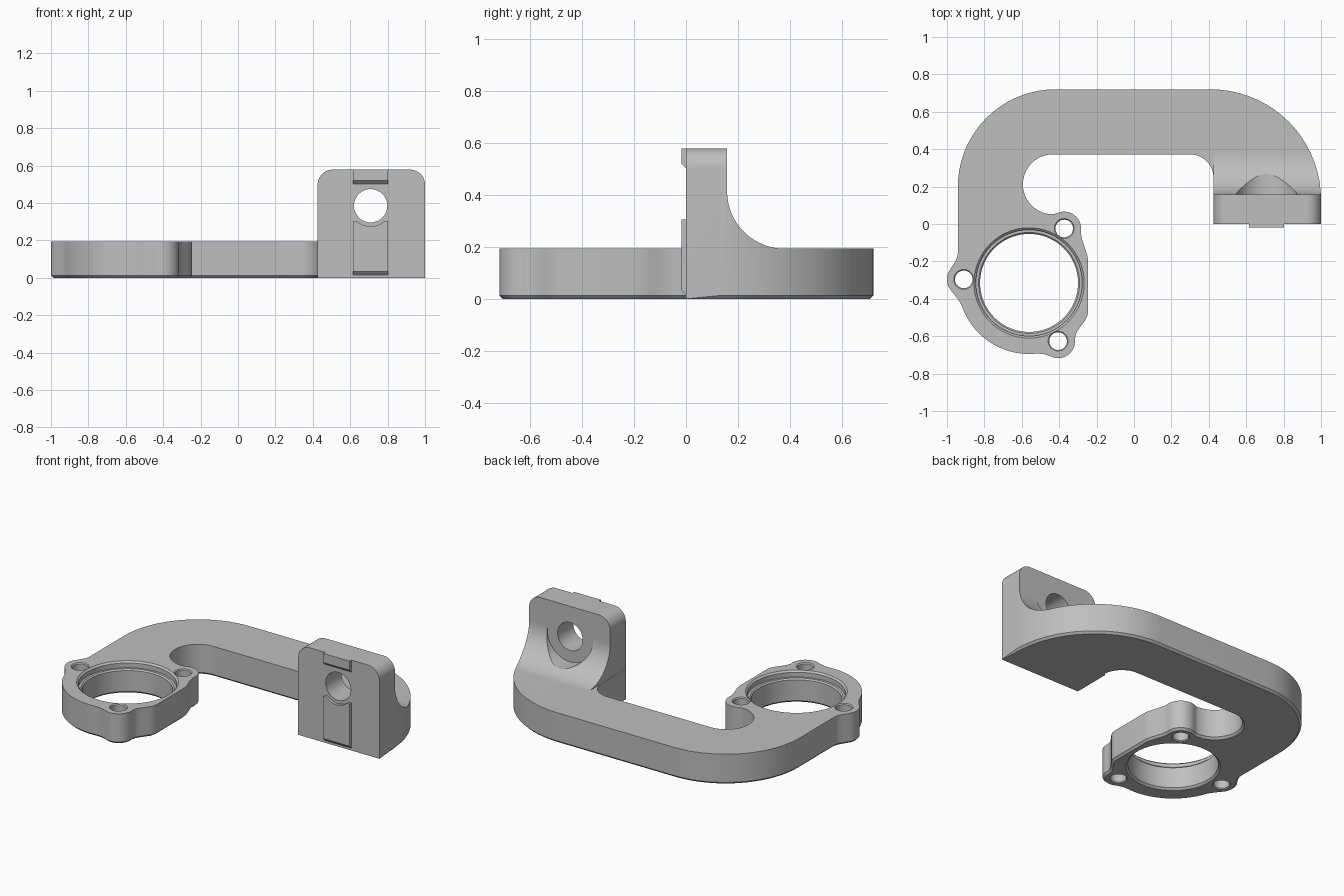
import bpy, bmesh
from math import sin, cos, radians
from mathutils import Vector

cube = bpy.data.objects.get("Cube")
if cube:
    bpy.data.objects.remove(cube, do_unlink=True)

gray = bpy.data.materials.new("light gray")
gray.use_nodes = True
gray.diffuse_color = (0.52, 0.52, 0.52, 1)
gray.node_tree.nodes["Principled BSDF"].inputs["Base Color"].default_value = gray.diffuse_color


def loft(name, rings):
    """Closed solid through matching rings of points."""
    bm = bmesh.new()
    loops = [[bm.verts.new(p) for p in ring] for ring in rings]
    n = len(loops[0])
    for a, b in zip(loops, loops[1:]):
        for i in range(n):
            j = (i + 1) % n
            bm.faces.new((a[i], a[j], b[j], b[i]))
    bm.faces.new(loops[0])
    bm.faces.new(loops[-1])
    bmesh.ops.recalc_face_normals(bm, faces=bm.faces)
    mesh = bpy.data.meshes.new(name)
    bm.to_mesh(mesh)
    bm.free()
    mesh.materials.append(gray)
    obj = bpy.data.objects.new(name, mesh)
    bpy.context.collection.objects.link(obj)
    return obj


def prism(name, points, axis, start, end):
    """Extrude a flat profile along one axis."""
    place = {"x": lambda u, v, w: (w, u, v),
             "y": lambda u, v, w: (u, w, v),
             "z": lambda u, v, w: (u, v, w)}[axis]
    return loft(name, [[place(u, v, w) for u, v in points] for w in (start, end)])


def arc(cx, cy, r, a0, a1, step=5):
    n = max(1, round(abs(a1 - a0) / step))
    angles = [radians(a0 + (a1 - a0) * i / n) for i in range(n + 1)]
    return [(cx + r * cos(a), cy + r * sin(a)) for a in angles]


def circle(cx, cy, r, step=5):
    return arc(cx, cy, r, 0, 360, step)[:-1]


def boolean(target, tool, operation="DIFFERENCE"):
    """Apply the tool to the target, then discard the tool."""
    mod = target.modifiers.new("cut", "BOOLEAN")
    mod.operation = operation
    mod.solver = "EXACT"
    mod.object = tool
    bpy.context.view_layer.objects.active = target
    bpy.ops.object.modifier_apply(modifier=mod.name)
    bpy.data.objects.remove(tool, do_unlink=True)


def heading(a, turn):
    return Vector((-sin(radians(a)), cos(radians(a)))) * turn


def trace(segments):
    """Join arcs by straight lines, or by smooth blends where flagged."""
    points, last = [], None
    for cx, cy, r, a0, a1, blend in segments:
        turn = 1 if a1 >= a0 else -1
        new = arc(cx, cy, r, a0, a1) if r else [(cx, cy)]
        if blend:
            p, q = Vector(points[-1]), Vector(new[0])
            size = (q - p).length
            m0, m1 = last * size, heading(a0, turn) * size
            for i in range(1, 8):
                t = i / 8
                s = (p * (2*t**3 - 3*t**2 + 1) + m0 * (t**3 - 2*t**2 + t)
                     + q * (3*t**2 - 2*t**3) + m1 * (t**3 - t**2))
                points.append(tuple(s))
        points += new
        last = heading(a1, turn)
    return points


ARM_TOP, PAD_TOP = 0.193, 0.578
PAD_LEFT, PAD_BACK, FILLET = 0.425, 0.158, 0.22
HOLE_X, HOLE_Z = 0.709, 0.385
RING = (-0.561, -0.315)
LUGS = [(-0.91, -0.296), (-0.406, -0.626), (-0.373, -0.024)]

# Plan outline: pad, hooked arm, ring with three lugs
outline = trace([
    (PAD_LEFT, 0, 0, 0, 0, False),
    (1.0, 0, 0, 0, 0, False),
    (0.41, 0.13, 0.59, 0, 90, False),
    (-0.42, 0.198, 0.522, 90, 180, False),
    (-0.942, -0.155, 0, 180, 180, False),
    (*LUGS[0], 0.09, 150, 215, True),
    (*RING, 0.38, 200, 275, True),
    (*LUGS[1], 0.091, 245, 365, True),
    (-0.246, -0.47, 0, 0, 0, True),
    (-0.246, -0.2, 0, 0, 0, False),
    (*LUGS[2], 0.09, -5, 100, True),
    (-0.434, 0.212, 0.16, 268, 90, True),
    (0.3, 0.247, 0.125, 90, 0, False),
])
bracket = prism("bracket_body", outline, "z", 0, PAD_TOP)

# Chamfer along the underside, leaving the pad sharp
bm = bmesh.new()
bm.from_mesh(bracket.data)
rim = [e for e in bm.edges if all(v.co.z < 0.001 for v in e.verts)
       and not any(v.co.x > 0.42 and v.co.y < 0.05 for v in e.verts)]
bmesh.ops.bevel(bm, geom=rim, offset=0.013, segments=1, affect="EDGES", clamp_overlap=False)
bm.to_mesh(bracket.data)
bm.free()

# Lower the arm and round the upper corners of the pad
corner = 0.08
front = [(-2, -1), (1.1, -1), (1.1, PAD_TOP - corner)]
front += arc(1.0 - corner, PAD_TOP - corner, corner, 0, 90)
front += arc(PAD_LEFT + corner + 0.001, PAD_TOP - corner, corner, 90, 180)
front += [(PAD_LEFT + 0.001, ARM_TOP), (-2, ARM_TOP)]
boolean(bracket, prism("front_envelope", front, "y", -2, 2), "INTERSECT")

# Sweep away the space behind the pad, leaving the curved web
behind = [(PAD_BACK, 1)]
behind += arc(PAD_BACK + FILLET, ARM_TOP + FILLET, FILLET, 180, 270, 3)
behind += [(1, ARM_TOP), (1, 1)]
boolean(bracket, prism("web_cutter", behind, "x", 0.4, 1.2))

# Pad bolt hole and its clearance in the web
boolean(bracket, prism("pad_hole_cutter", circle(HOLE_X, HOLE_Z, 0.089), "y", -0.5, 0.5))
boolean(bracket, prism("clearance_cutter", circle(HOLE_X, HOLE_Z, 0.162), "y", PAD_BACK, 0.6))


def bore(name, centre, profile):
    boolean(bracket, loft(name, [[(x, y, z) for x, y in circle(*centre, r)] for r, z in profile]))


# Large stepped bore
bore("ring_bore", RING, [(0.274, -0.01), (0.274, 0), (0.262, 0.012), (0.262, 0.145),
                         (0.27, 0.153), (0.284, 0.153), (0.284, 0.183),
                         (0.295, ARM_TOP), (0.295, 0.25)])
# Lug bolt holes with chamfered rims
for lug in LUGS:
    bore("lug_bore", lug, [(0.053, -0.01), (0.053, 0), (0.047, 0.006),
                           (0.047, ARM_TOP - 0.006), (0.053, ARM_TOP), (0.053, 0.25)])

# Locating keys on the front of the pad
key_x = (HOLE_X - 0.0935, HOLE_X + 0.0935)
upper_key = prism("upper_key", [(0, PAD_TOP), (-0.018, PAD_TOP), (-0.018, 0.52), (0, 0.502)],
                  "x", *key_x)
lower_key = prism("lower_key", [(0, 0.304), (-0.018, 0.304), (-0.018, 0.034), (0, 0.015)],
                  "x", *key_x)
boolean(lower_key, prism("key_cutter", circle(HOLE_X, HOLE_Z, 0.11), "y", -0.2, 0.2))

# Smooth curved walls, keep edges sharp
bpy.ops.object.select_all(action="DESELECT")
for obj in (bracket, upper_key, lower_key):
    obj.select_set(True)
bpy.context.view_layer.objects.active = bracket
bpy.ops.object.shade_smooth_by_angle(angle=radians(25))
